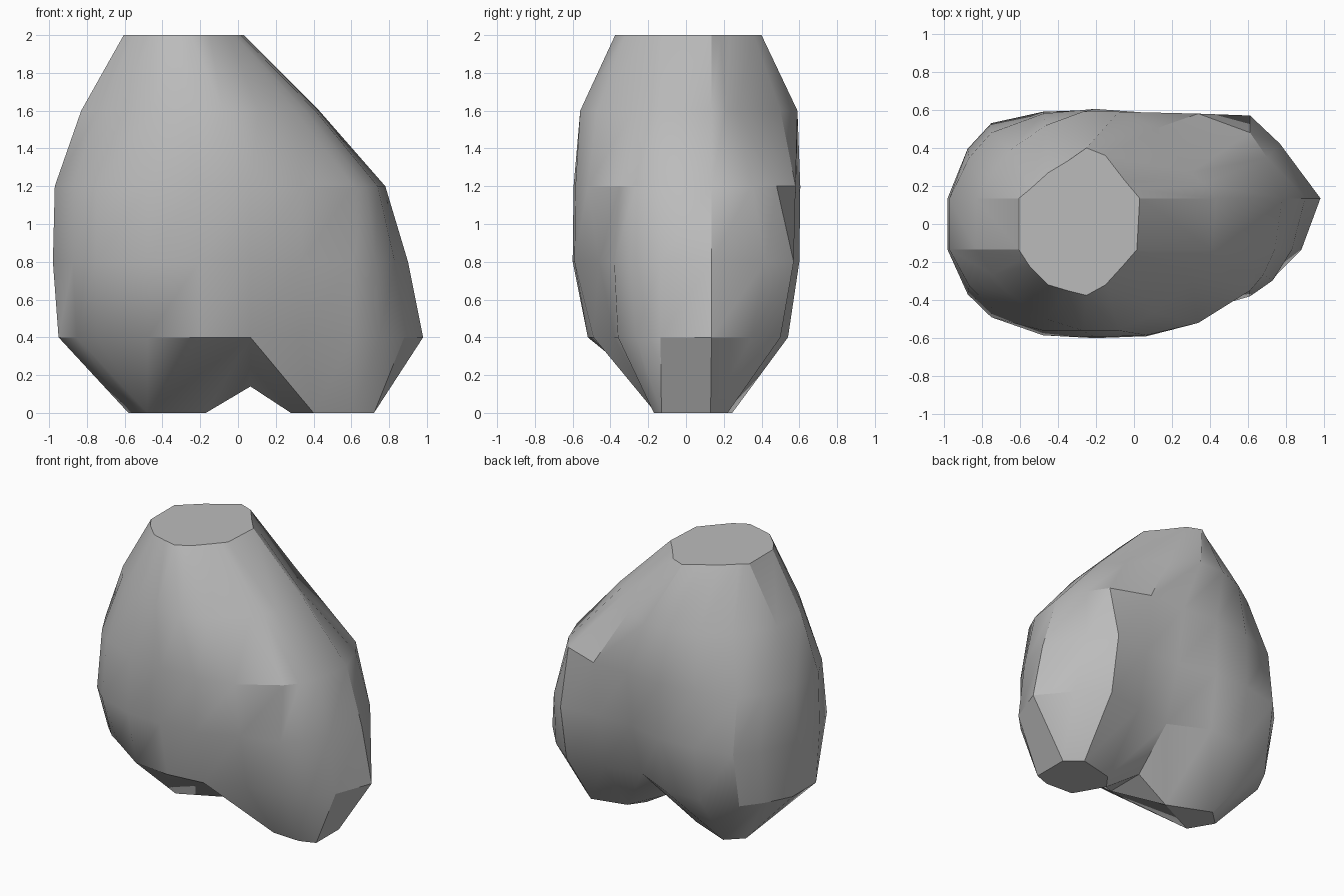
import bpy
import bmesh

cube = bpy.data.objects.get("Cube")
if cube:
    bpy.data.objects.remove(cube)

# Stone colour
stone = bpy.data.materials.new("stone_grey")
stone.diffuse_color = (0.5, 0.5, 0.5, 1)
stone.use_nodes = True
stone.node_tree.nodes["Principled BSDF"].inputs["Base Color"].default_value = (0.5, 0.5, 0.5, 1)

RIM = 0.135  # half depth of the flat strip at each side
COLUMNS = 6


def corner(end, column, bulge):
    """Point between a side strip and the nearest column, pushed outward by bulge."""
    return (end[0] + (column[0] - end[0]) * (0.5 - bulge / 4),
            end[1] + (column[1] - end[1]) * (0.5 + bulge))


def section(left, right_front, right_back, first, last, bulge, front, back):
    """Closed outline: front from left to right, then back from right to left."""
    xs = [first + (last - first) * i / (COLUMNS - 1) for i in range(COLUMNS)]
    front_row = [(x, -y) for x, y in zip(xs, front)]
    back_row = [(x, y) for x, y in zip(xs, back)][::-1]
    lf, lb = (left, -RIM), (left, RIM)
    rf, rb = (right_front, -RIM), (right_back, RIM)
    return ([lf, corner(lf, front_row[0], bulge)] + front_row
            + [corner(rf, front_row[-1], bulge), rf, rb, corner(rb, back_row[0], bulge)]
            + back_row + [corner(lb, back_row[-1], bulge), lb])


def bridge(bm, lower, upper):
    """Skin two matching closed loops; repeated lower points give triangles."""
    n = len(lower)
    for i in range(n):
        j = (i + 1) % n
        bm.faces.new(dict.fromkeys((lower[i], lower[j], upper[j], upper[i])))


def add_foot(bm, loop, corners, picks):
    """Close a loop down to a flat footprint; picks names the corner for each loop point."""
    ground = {name: bm.verts.new((x, y, 0)) for name, (x, y) in corners.items()}
    bridge(bm, [ground[name] for name in picks], loop)
    bm.faces.new(list(ground.values())[::-1])


# Body sections from the fork up to the flat top
levels = {
    0.4: section(-0.95, 0.88, 0.98, -0.75, 0.61, 0.08,
                 (0.30, 0.49, 0.52, 0.49, 0.38, 0.36), (0.46, 0.53, 0.54, 0.41, 0.46, 0.50)),
    0.8: section(-0.98, 0.83, 0.90, -0.75, 0.61, 0.16,
                 (0.49, 0.585, 0.60, 0.59, 0.46, 0.38), (0.53, 0.59, 0.60, 0.53, 0.54, 0.57)),
    1.2: section(-0.97, 0.74, 0.78, -0.75, 0.61, 0.12,
                 (0.44, 0.56, 0.595, 0.585, 0.52, 0.35), (0.48, 0.58, 0.605, 0.585, 0.58, 0.48)),
    1.6: section(-0.83, 0.41, 0.43, -0.65, 0.30, 0.05,
                 (0.37, 0.50, 0.56, 0.56, 0.47, 0.28), (0.39, 0.52, 0.59, 0.59, 0.50, 0.27)),
    2.0: section(-0.605, 0.015, 0.03, -0.55, -0.05, 0,
                 (0.22, 0.32, 0.35, 0.375, 0.32, 0.21), (0.18, 0.27, 0.33, 0.40, 0.36, 0.23)),
}

bm = bmesh.new()
rings = [[bm.verts.new((x, y, z)) for x, y in outline] for z, outline in levels.items()]
for lower, upper in zip(rings, rings[1:]):
    bridge(bm, lower, upper)
bm.faces.new(rings[-1])

# Arched saddle that splits the base into two feet
base = rings[0]
FRONT_FORK, BACK_FORK = 5, 14
fork_x = base[FRONT_FORK].co.x
saddle = [bm.verts.new((fork_x, y, 0.14)) for y in (-0.16, 0.13)]

# Narrow foot set towards the back, with a sloping underside
add_foot(bm, base[:FRONT_FORK + 1] + saddle + base[BACK_FORK:],
         {"front": (-0.48, -0.03), "inner": (-0.17, 0.12),
          "back": (-0.47, 0.245), "outer": (-0.58, 0.14)},
         ["outer"] + ["front"] * 4 + ["inner"] * 4 + ["back"] * 3 + ["outer"] * 2)

# Broad foot under the side lobe
add_foot(bm, base[FRONT_FORK:BACK_FORK + 1] + saddle[::-1],
         {"front_in": (0.40, -0.16), "front": (0.61, -0.17), "side_front": (0.72, -0.13),
          "side_back": (0.72, 0.13), "back": (0.61, 0.22), "back_in": (0.36, 0.16),
          "inner": (0.28, 0.05)},
         ["front_in"] * 2 + ["front"] + ["side_front"] * 2 + ["side_back"]
         + ["back"] * 2 + ["back_in"] * 2 + ["inner"] * 2)

bmesh.ops.recalc_face_normals(bm, faces=bm.faces)
mesh = bpy.data.meshes.new("forked_stone")
bm.to_mesh(mesh)
bm.free()
mesh.materials.append(stone)
rock = bpy.data.objects.new("forked_stone", mesh)
bpy.context.collection.objects.link(rock)

# Soft facets with crisp main edges
bpy.ops.object.select_all(action="DESELECT")
rock.select_set(True)
bpy.context.view_layer.objects.active = rock
bpy.ops.object.shade_smooth_by_angle(angle=0.5)
